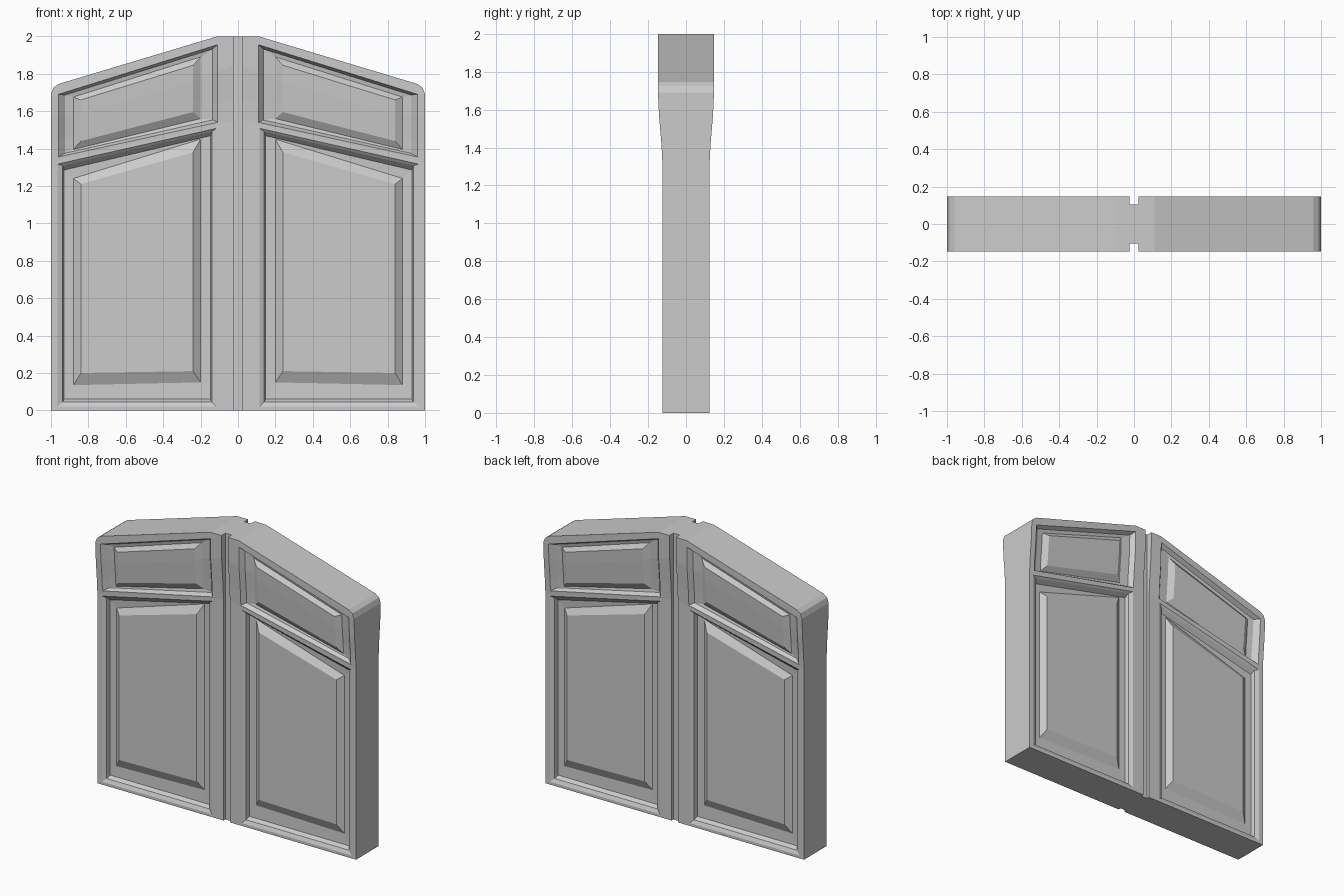
import bpy, bmesh

if "Cube" in bpy.data.objects:
    bpy.data.objects.remove(bpy.data.objects["Cube"])

# Front surface half-thickness: flares out above the sloping middle rail
def rail_z(x):
    return 1.525 - 0.225 * (x - 0.12)

FLARE = [(0, .125), (.1, .13), (.26, .144), (.34, .148)]

def half_depth(x, z):
    h = z - rail_z(x)
    if h <= 0:
        return FLARE[0][1]
    for (a, ya), (b, yb) in zip(FLARE, FLARE[1:]):
        if h <= b:
            return ya + (yb - ya) * (h - a) / (b - a)
    return FLARE[-1][1]

bm = bmesh.new()

def ring(spec, steps):
    # spec: left x, right x, bottom z left/right, top z left/right, recess
    xl, xr, bl, br, tl, tr, d = spec
    left = [(xl, bl + (tl - bl) * t) for t in steps]
    right = [(xr, br + (tr - br) * t) for t in steps]
    return [bm.verts.new((x, d - half_depth(x, z), z)) for x, z in left + right[::-1]]

def panel(specs, steps):
    rings = [ring(s, steps) for s in specs]
    n = len(rings[0])
    for a, b in zip(rings, rings[1:]):
        for i in range(n):
            j = (i + 1) % n
            bm.faces.new((a[i], a[j], b[j], b[i]))
    c = rings[-1]
    for i in range(len(steps) - 1):
        bm.faces.new((c[i], c[i + 1], c[n - 2 - i], c[n - 1 - i]))

GX = 0.025
zl, zr = rail_z(GX), rail_z(1)

# Lower frame and raised panel
panel([(GX, 1, 0, 0, zl, zr, 0),
       (.115, .965, .02, .02, 1.508, 1.317, 0),
       (.14, .937, .045, .045, 1.49, 1.308, .012),
       (.148, .93, .06, .06, 1.468, 1.285, .04),
       (.2, .88, .15, .135, 1.45, 1.24, .042),
       (.24, .84, .21, .2, 1.38, 1.21, .012)], [0, 1])

# Upper frame and raised panel
panel([(GX, 1, zl, zr, 2.0, 1.69, 0),
       (.11, .96, 1.54, 1.355, 1.955, 1.69, 0),
       (.135, .925, 1.553, 1.375, 1.932, 1.686, .03),
       (.2, .88, 1.56, 1.395, 1.89, 1.675, .035),
       (.24, .84, 1.595, 1.44, 1.845, 1.66, .012)], [0, .25, .65, 1])

# Top rail with rounded outer corner
top = [(GX, 2), (.11, 2), (.96, 1.745), (.987, 1.725), (1, 1.69)]
bm.faces.new([bm.verts.new((x, -half_depth(x, z), z)) for x, z in top])
bmesh.ops.remove_doubles(bm, verts=bm.verts[:], dist=1e-4)

def extrude(edges, axis, value):
    res = bmesh.ops.extrude_edge_only(bm, edges=edges)["geom"]
    for v in res:
        if isinstance(v, bmesh.types.BMVert):
            v.co[axis] = value
    return [e for e in res if isinstance(e, bmesh.types.BMEdge)
            and e.is_boundary]

def both_at(e, x):
    return all(abs(v.co.x - x) < 1e-4 for v in e.verts)

# Centre groove
wall = extrude([e for e in bm.edges if e.is_boundary and both_at(e, GX)], 1, -.105)
wall = [e for e in wall if all(abs(v.co.y + .105) < 1e-4 for v in e.verts)]
extrude(wall, 0, 0)

# Outer edge, then mirror to the full double door
extrude([e for e in bm.edges if e.is_boundary
         and not both_at(e, GX) and not both_at(e, 0)], 1, 0)
bmesh.ops.remove_doubles(bm, verts=bm.verts[:], dist=1e-4)
for axis in "XY":
    bmesh.ops.mirror(bm, geom=bm.verts[:] + bm.edges[:] + bm.faces[:],
                     axis=axis, merge_dist=1e-4)
    bmesh.ops.remove_doubles(bm, verts=bm.verts[:], dist=1e-4)
bmesh.ops.recalc_face_normals(bm, faces=bm.faces[:])

mesh = bpy.data.meshes.new("double_door")
bm.to_mesh(mesh)
bm.free()
bpy.context.collection.objects.link(bpy.data.objects.new("double_door", mesh))
